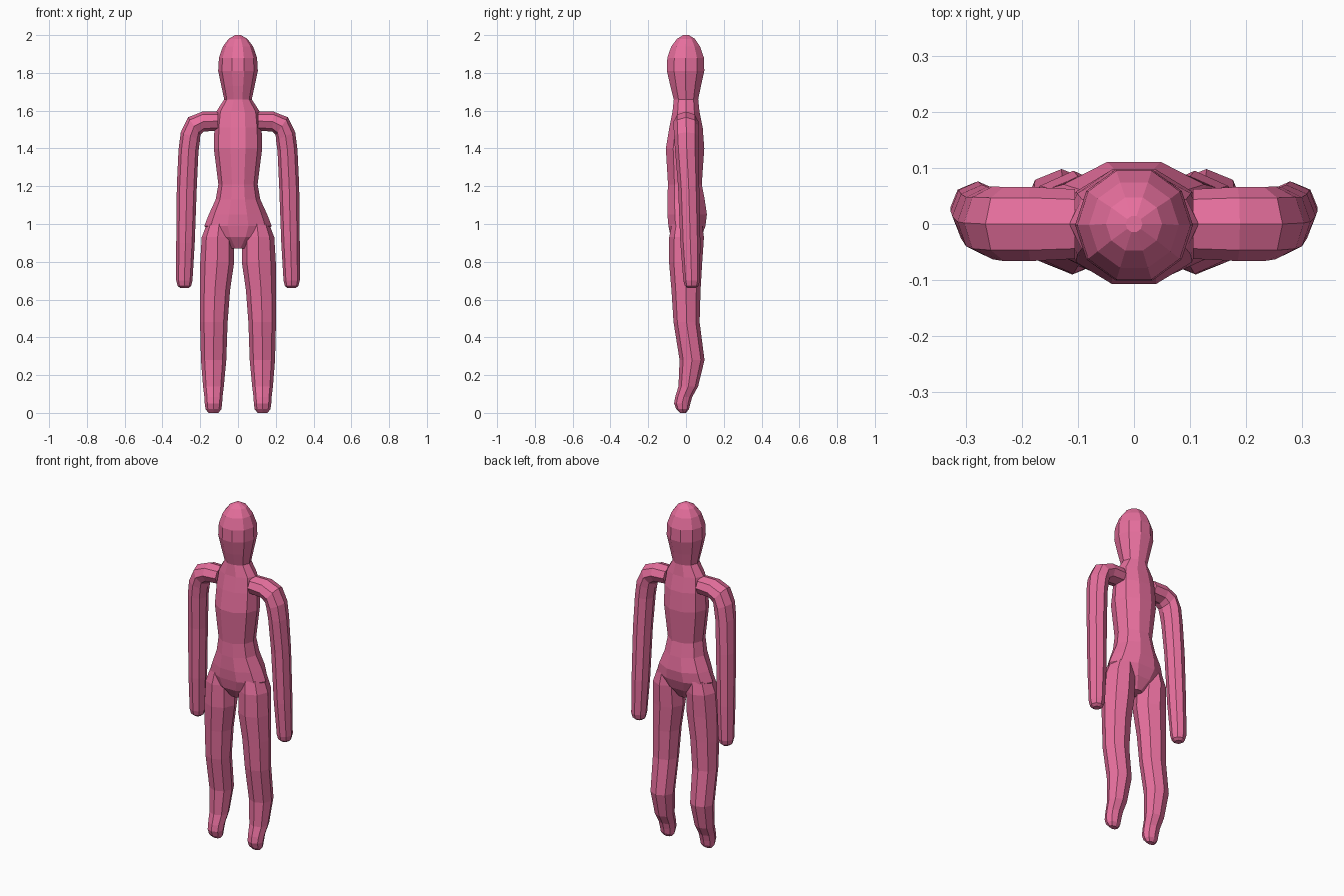
import bpy, bmesh, math
from mathutils import Vector

skin = bpy.data.materials.new("pink")
skin.diffuse_color = (0.8, 0.16, 0.34, 1)


def loft(name, rings, sides, mirrored=False):
    """Rings are (x, y, z, half_width, half_depth, tilt); tilt 90 faces along x."""
    bm = bmesh.new()
    for sign in ((1, -1) if mirrored else (1,)):
        loops = []
        for x, y, z, w, d, *tilt in rings:
            t = math.radians(tilt[0]) if tilt else 0
            u = Vector((math.cos(t), 0, math.sin(t))) * w
            v = Vector((0, d, 0))
            loop = []
            for i in range(sides):
                a = 2 * math.pi * i / sides
                p = Vector((x, y, z)) + u * math.cos(a) + v * math.sin(a)
                p.x *= sign
                loop.append(bm.verts.new(p))
            loops.append(loop)
        for a, b in zip(loops, loops[1:]):
            for i in range(sides):
                j = (i + 1) % sides
                bm.faces.new((a[i], a[j], b[j], b[i]))
        bm.faces.new(loops[0])
        bm.faces.new(loops[-1])
    bmesh.ops.recalc_face_normals(bm, faces=bm.faces)
    mesh = bpy.data.meshes.new(name)
    bm.to_mesh(mesh)
    bm.free()
    mesh.materials.append(skin)
    obj = bpy.data.objects.new(name, mesh)
    bpy.context.collection.objects.link(obj)
    return obj


# Head, neck and torso in one sweep, from crotch to crown
body = loft("body", [
    (0, 0.00, 0.87, 0.04, 0.045),
    (0, 0.00, 0.93, 0.13, 0.085),
    (0, 0.005, 0.99, 0.178, 0.103),
    (0, 0.006, 1.05, 0.155, 0.11),
    (0, 0.00, 1.13, 0.118, 0.104),
    (0, -0.006, 1.21, 0.104, 0.094),
    (0, -0.005, 1.40, 0.128, 0.107),
    (0, 0.00, 1.51, 0.125, 0.093),
    (0, 0.00, 1.595, 0.115, 0.075),
    (0, 0.00, 1.66, 0.073, 0.068),
    (0, -0.002, 1.73, 0.088, 0.085),
    (0, -0.002, 1.81, 0.105, 0.104),
    (0, -0.002, 1.88, 0.101, 0.102),
    (0, -0.002, 1.94, 0.080, 0.080),
    (0, 0.00, 1.98, 0.050, 0.050),
    (0, 0.00, 2.00, 0.015, 0.015),
], 10)

# Legs with bent knees and small stub feet
legs = loft("legs", [
    (0.10, 0.005, 1.00, 0.065, 0.08),
    (0.108, 0.003, 0.93, 0.084, 0.092),
    (0.110, -0.002, 0.80, 0.090, 0.088),
    (0.122, 0.000, 0.65, 0.080, 0.077),
    (0.128, 0.003, 0.48, 0.073, 0.069),
    (0.129, 0.032, 0.28, 0.067, 0.066),
    (0.130, 0.012, 0.14, 0.055, 0.052),
    (0.130, -0.012, 0.085, 0.048, 0.045),
    (0.130, -0.020, 0.050, 0.046, 0.043),
    (0.130, -0.018, 0.020, 0.042, 0.034),
    (0.130, -0.016, 0.000, 0.026, 0.016),
], 8, mirrored=True)

# Merge the legs into the pelvis
join = body.modifiers.new("legs", 'BOOLEAN')
join.operation = 'UNION'
join.solver = 'EXACT'
join.object = legs
bpy.context.view_layer.objects.active = body
bpy.ops.object.modifier_apply(modifier=join.name)
bpy.data.objects.remove(legs)

# Arms running out from the shoulders and down to rounded ends
loft("arms", [
    (0.105, 0.00, 1.545, 0.050, 0.062, 90),
    (0.185, 0.00, 1.542, 0.053, 0.066, 86),
    (0.232, 0.00, 1.518, 0.057, 0.066, 55),
    (0.252, 0.002, 1.465, 0.055, 0.065, 22),
    (0.262, 0.004, 1.39, 0.053, 0.062, 6),
    (0.271, 0.014, 1.20, 0.053, 0.056, 3),
    (0.278, 0.023, 0.90, 0.049, 0.053),
    (0.284, 0.030, 0.70, 0.043, 0.044),
    (0.284, 0.030, 0.672, 0.036, 0.036),
    (0.284, 0.030, 0.66, 0.020, 0.020),
], 8, mirrored=True)
